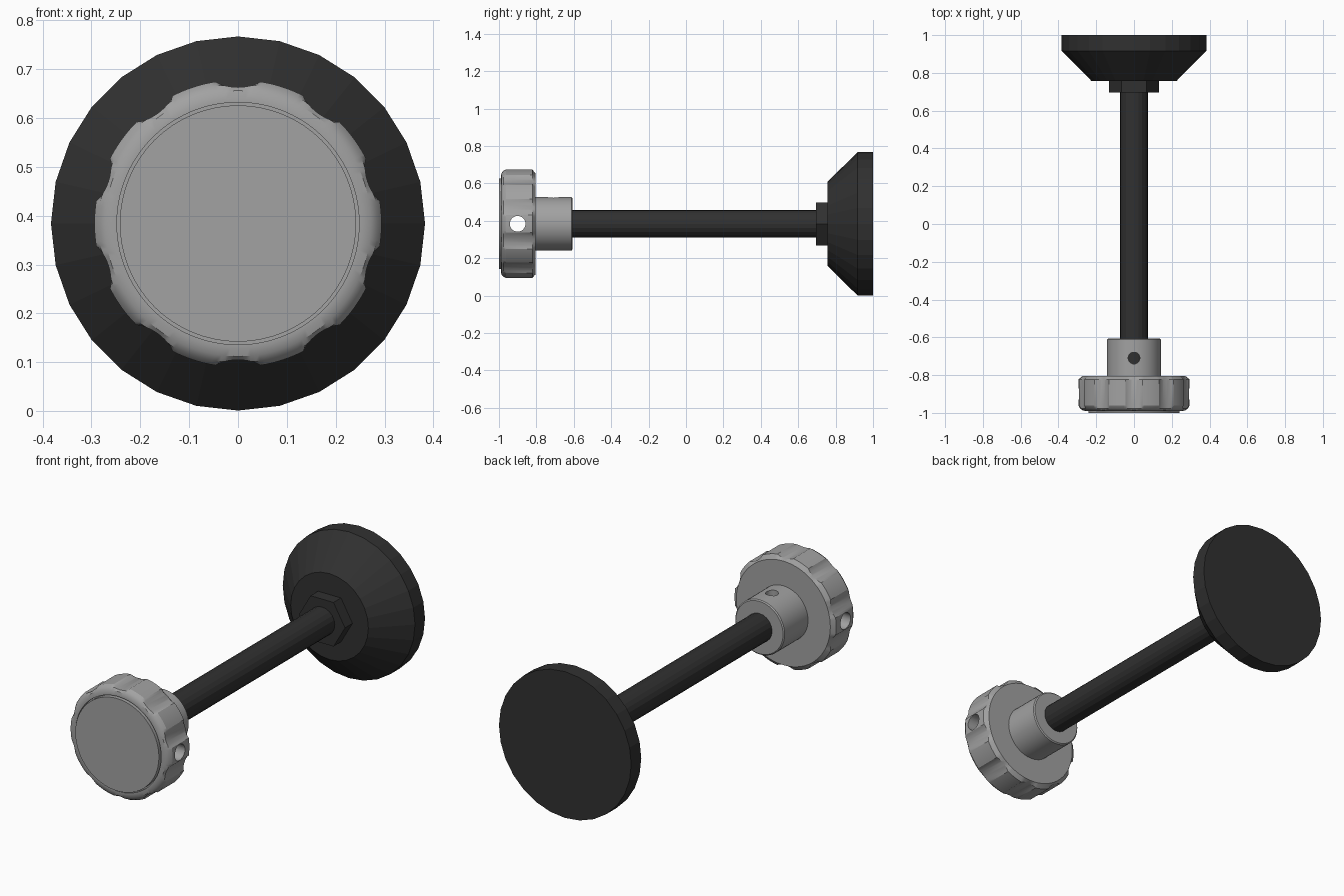
import bpy, bmesh
from math import sin, cos, pi, radians, tau
from mathutils import Matrix

if "Cube" in bpy.data.objects:
    bpy.data.objects.remove(bpy.data.objects["Cube"])

AXIS_Z = 0.384


def material(name, value):
    mat = bpy.data.materials.new(name)
    mat.use_nodes = True
    colour = (value, value, value, 1)
    mat.diffuse_color = colour
    mat.node_tree.nodes["Principled BSDF"].inputs["Base Color"].default_value = colour
    return mat


metal = material("grey metal", 0.36)
rubber = material("black", 0.03)


def finish(bm, name, mat):
    bmesh.ops.recalc_face_normals(bm, faces=bm.faces)
    mesh = bpy.data.meshes.new(name)
    bm.to_mesh(mesh)
    bm.free()
    mesh.materials.append(mat)
    obj = bpy.data.objects.new(name, mesh)
    bpy.context.collection.objects.link(obj)
    return obj


def lathe(name, profile, sides, mat, phase=0, limit=None):
    """Spin (radius, y) points about the long axis, radius capped by limit(angle)."""
    bm = bmesh.new()
    rings = []
    for radius, y in profile:
        ring = []
        for i in range(sides):
            a = tau * i / sides + phase
            r = min(radius, limit(a)) if limit else radius
            ring.append(bm.verts.new((r * sin(a), y, AXIS_Z + r * cos(a))))
        rings.append(ring)
    for low, high in zip(rings, rings[1:]):
        for i in range(sides):
            j = (i + 1) % sides
            bm.faces.new((low[i], low[j], high[j], high[i]))
    bm.faces.new(rings[0])
    bm.faces.new(rings[-1])
    return finish(bm, name, mat)


def select(obj):
    bpy.ops.object.select_all(action='DESELECT')
    obj.select_set(True)
    bpy.context.view_layer.objects.active = obj


def drill(obj, radius, depth, matrix):
    """Cut a round hole with a temporary cylinder."""
    bm = bmesh.new()
    bmesh.ops.create_cone(bm, cap_ends=True, segments=32, radius1=radius,
                          radius2=radius, depth=depth, matrix=matrix)
    cutter = finish(bm, "hole_cutter", obj.data.materials[0])
    cutter.hide_render = True
    mod = obj.modifiers.new("hole", 'BOOLEAN')
    mod.operation = 'DIFFERENCE'
    mod.solver = 'EXACT'
    mod.object = cutter
    select(obj)
    bpy.ops.object.modifier_apply(modifier=mod.name)
    bpy.data.objects.remove(cutter)


def smooth(obj):
    select(obj)
    bpy.ops.object.shade_smooth_by_angle(angle=radians(25))


# Scalloped grip: ten shallow finger notches, the first at the top
def notch_limit(a):
    step = tau / 10
    off = abs((a + step / 2) % step - step / 2)
    half = radians(9)
    return 0.294 - (0.015 * cos(off / half * pi / 2) ** 0.7 if off < half else 0)


# Knob with a rounded front rim, recessed groove and chamfered back
knob = lathe("knob", [(0.248, -0.972), (0.248, -0.99), (0.256, -0.99),
                      (0.272, -0.986), (0.285, -0.977), (0.294, -0.962),
                      (0.294, -0.822), (0.272, -0.805)],
             200, metal, limit=notch_limit)
drill(knob, 0.042, 1, Matrix.Translation((0, -0.9, AXIS_Z)) @ Matrix.Rotation(pi / 2, 4, 'Y'))
smooth(knob)

# Front cap disc
smooth(lathe("knob_cap", [(0.242, -0.965), (0.242, -1.0)], 64, metal))

# Hub with a set-screw hole in the top
hub = lathe("hub", [(0.143, -0.82), (0.143, -0.612), (0.137, -0.607)], 48, metal)
drill(hub, 0.031, 0.2, Matrix.Translation((0, -0.71, AXIS_Z + 0.16)))
smooth(hub)

# Rod, hexagonal nut and conical foot
lathe("rod", [(0.074, -0.8), (0.074, 0.765)], 20, rubber)
lathe("hex_nut", [(0.133, 0.695), (0.133, 0.765)], 6, rubber, phase=pi / 6)
lathe("foot", [(0.225, 0.757), (0.383, 0.917), (0.383, 1.0)], 28, rubber)
